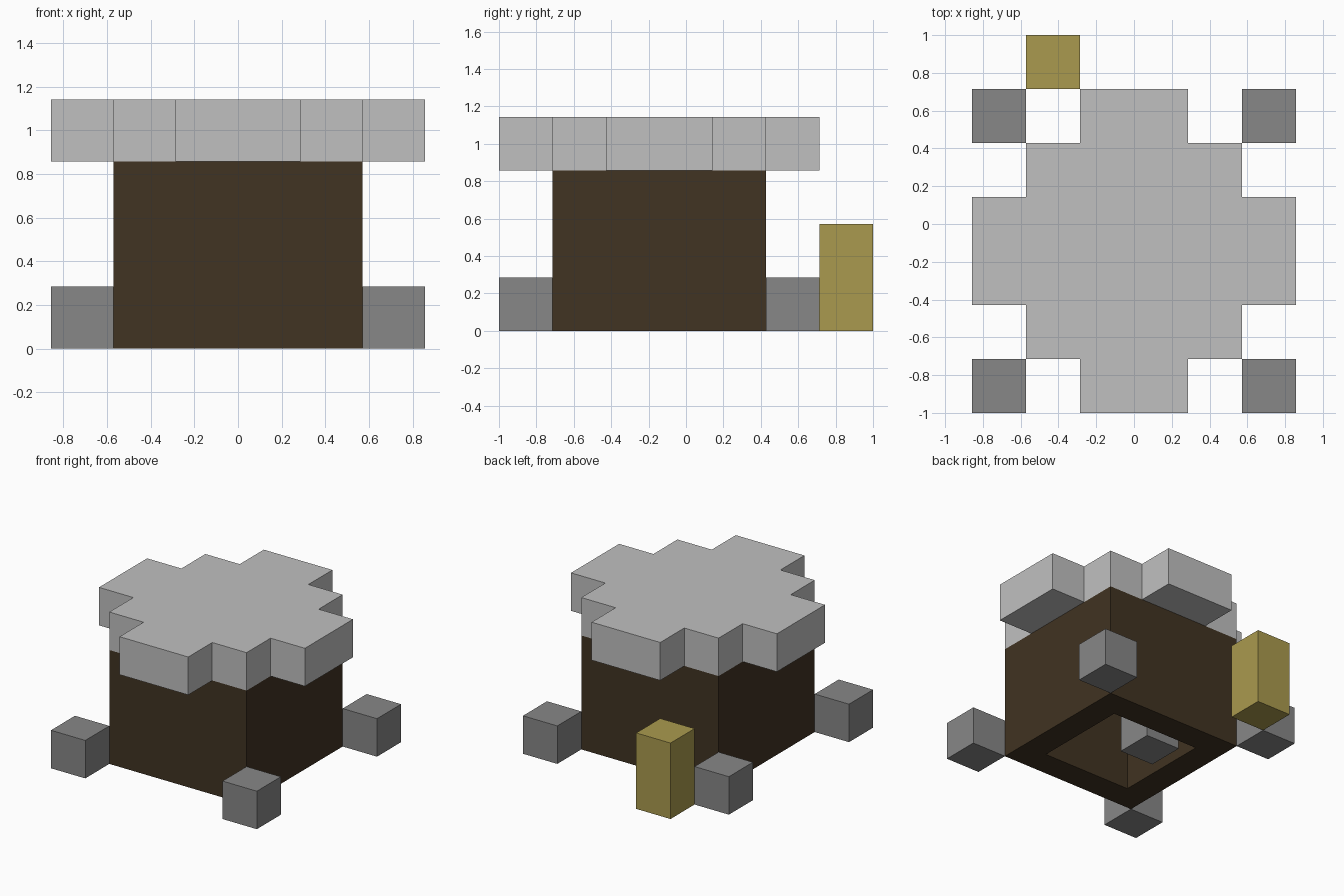
import bpy, bmesh
from mathutils import Matrix, Vector

old = bpy.data.objects.get("Cube")
if old:
    bpy.data.objects.remove(old, do_unlink=True)

U = 2 / 7  # one block


def material(name, rgb):
    lin = [((c / 255 + 0.055) / 1.055) ** 2.4 for c in rgb]
    mat = bpy.data.materials.new(name)
    mat.use_nodes = True
    mat.diffuse_color = (*lin, 1)
    bsdf = mat.node_tree.nodes["Principled BSDF"]
    bsdf.inputs["Base Color"].default_value = (*lin, 1)
    return mat


pale = material("pale grey", (192, 192, 192))
stone = material("stone grey", (135, 135, 135))
wood = material("dark brown", (65, 51, 34))
straw = material("straw gold", (170, 154, 78))


def finish(name, bm, mat):
    bmesh.ops.scale(bm, vec=(U, U, U), verts=bm.verts)
    mesh = bpy.data.meshes.new(name)
    bm.to_mesh(mesh)
    bm.free()
    mesh.materials.append(mat)
    obj = bpy.data.objects.new(name, mesh)
    bpy.context.collection.objects.link(obj)
    return obj


def new_box(x, y, size):
    """Box standing on the ground, measured in blocks."""
    bm = bmesh.new()
    place = Matrix.Translation((x, y, size[2] / 2)) @ Matrix.Diagonal((*size, 1))
    bmesh.ops.create_cube(bm, size=1, matrix=place)
    bm.normal_update()
    return bm


# Hollow hut walls, open underneath
bm = new_box(0, -0.5, (4, 4, 3))
top = max(bm.faces, key=lambda f: f.calc_center_median().z)
floor = min(bm.faces, key=lambda f: f.calc_center_median().z)
bmesh.ops.inset_region(bm, faces=[floor], thickness=1)
inner = bmesh.ops.extrude_discrete_faces(bm, faces=[floor])["faces"][0]
bmesh.ops.translate(bm, vec=(0, 0, 3), verts=inner.verts)
bmesh.ops.delete(bm, geom=[top, inner], context="FACES")
finish("hut_walls", bm, wood)

# Stepped flat roof: one quarter of the outline, mirrored both ways
quarter = [(3, 1), (2, 1), (2, 2), (1, 2), (1, 3)]
half = quarter + [(-x, y) for x, y in reversed(quarter)]
outline = half + [(-x, -y) for x, y in half]
bm = bmesh.new()
face = bm.faces.new([bm.verts.new((x, y - 0.5, 3)) for x, y in outline])
raised = bmesh.ops.extrude_face_region(bm, geom=[face], use_keep_orig=True)["geom"]
bmesh.ops.translate(bm, vec=Vector((0, 0, 1)),
                    verts=[v for v in raised if isinstance(v, bmesh.types.BMVert)])
bmesh.ops.recalc_face_normals(bm, faces=bm.faces)
finish("stepped_roof", bm, pale)

# Corner stones around the hut
for side, x in (("left", 2.5), ("right", -2.5)):
    for end, y in (("front", -3), ("back", 2)):
        finish(f"{end}_{side}_stone", new_box(x, y, (1, 1, 1)), stone)

# Stone inside the hut
finish("inner_stone", new_box(-0.5, 0, (1, 1, 1)), stone)

# Tall block behind the hut
finish("straw_post", new_box(-1.5, 3, (1, 1, 2)), straw)
